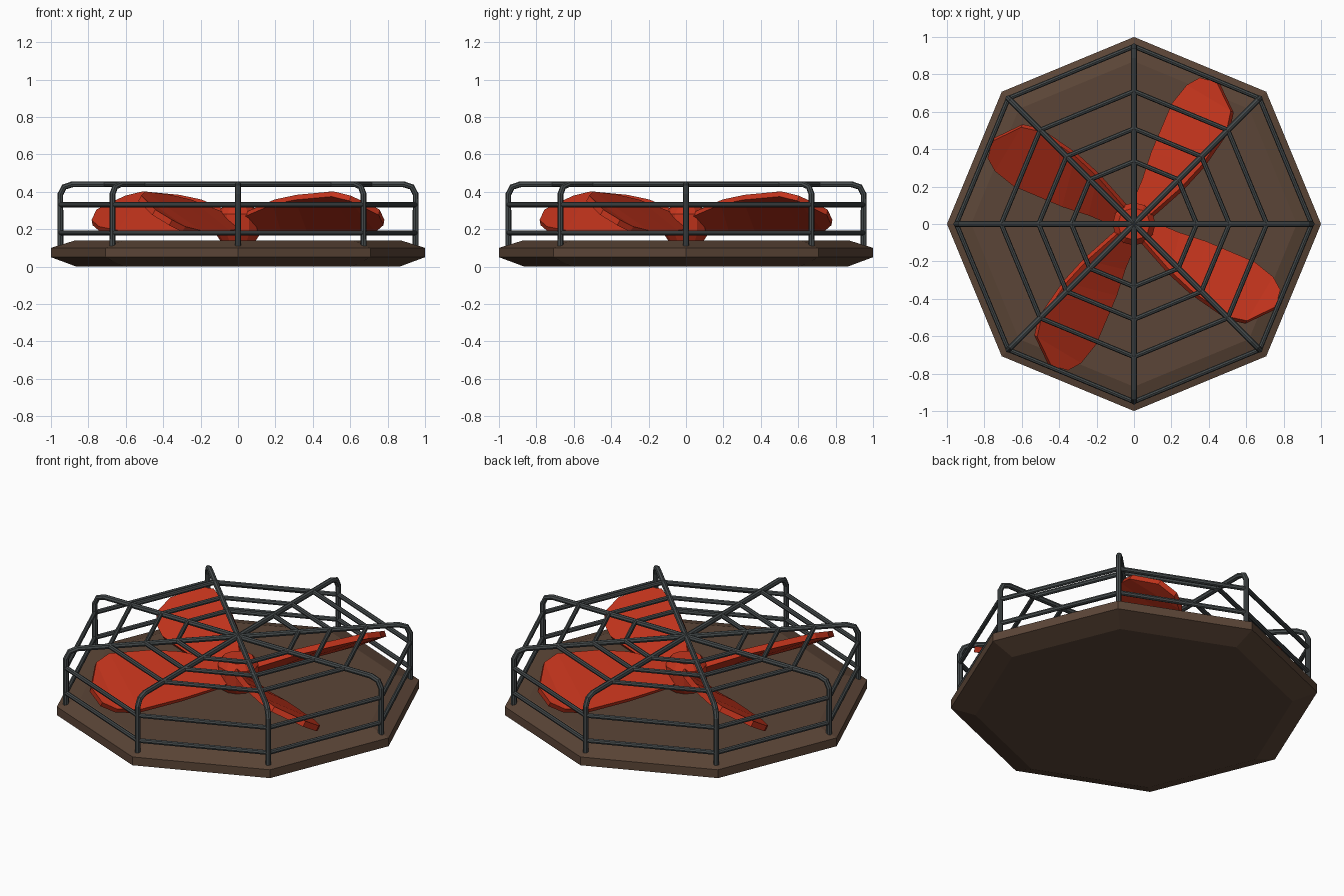
import bpy, bmesh
from math import sin, cos, pi

if "Cube" in bpy.data.objects:
    bpy.data.objects.remove(bpy.data.objects["Cube"])


def material(name, color):
    m = bpy.data.materials.new(name)
    m.diffuse_color = (*color, 1)
    m.use_nodes = True
    m.node_tree.nodes["Principled BSDF"].inputs["Base Color"].default_value = m.diffuse_color
    return m


WOOD = material("brown", (0.105, 0.06, 0.038))
METAL = material("dark_metal", (0.06, 0.07, 0.072))
RED = material("red", (0.56, 0.035, 0.012))


def mesh_object(name, bm, mat):
    bmesh.ops.recalc_face_normals(bm, faces=bm.faces)
    me = bpy.data.meshes.new(name)
    bm.to_mesh(me)
    bm.free()
    me.materials.append(mat)
    ob = bpy.data.objects.new(name, me)
    bpy.context.collection.objects.link(ob)
    return ob


def lathe(name, profile, sides, mat):
    """Faceted solid from (radius, z) rings with flat ends."""
    bm = bmesh.new()
    rings = [[bm.verts.new((r * cos(2 * pi * i / sides), r * sin(2 * pi * i / sides), z))
              for i in range(sides)] for r, z in profile]
    for a, b in zip(rings, rings[1:]):
        for i in range(sides):
            j = (i + 1) % sides
            bm.faces.new((a[i], a[j], b[j], b[i]))
    bm.faces.new(rings[0][::-1])
    bm.faces.new(rings[-1])
    return mesh_object(name, bm, mat)


def tube(name, points, closed=False, radius=0.016):
    cu = bpy.data.curves.new(name, 'CURVE')
    cu.dimensions = '3D'
    cu.bevel_depth = radius
    cu.bevel_resolution = 2
    cu.use_fill_caps = True
    sp = cu.splines.new('POLY')
    sp.points.add(len(points) - 1)
    for p, co in zip(sp.points, points):
        p.co = (*co, 1)
    sp.use_cyclic_u = closed
    sp.use_smooth = False
    cu.materials.append(METAL)
    ob = bpy.data.objects.new(name, cu)
    bpy.context.collection.objects.link(ob)
    return ob


# Octagonal base with chamfered rims
lathe("base", [(0.865, 0), (1, 0.05), (1, 0.10), (0.87, 0.14)], 8, WOOD)

# Cage ribs: each runs up one post, across the top and down the opposite post
half = [(0.95, 0.105), (0.95, 0.385), (0.93, 0.425), (0.885, 0.44)]
path = half + [(-r, z) for r, z in reversed(half)]
for k in range(4):
    a = k * pi / 4
    tube(f"cage_rib_{k}", [(r * cos(a), r * sin(a), z) for r, z in path])

# Cage rings: two around the side, three on the top
for k, (r, z) in enumerate([(0.95, 0.18), (0.95, 0.33), (0.71, 0.44), (0.51, 0.44), (0.335, 0.44)]):
    tube(f"cage_ring_{k}", [(r * cos(i * pi / 4), r * sin(i * pi / 4), z) for i in range(8)],
         closed=True, radius=0.014)

# Fan hub
lathe("fan_hub", [(0.09, 0.13), (0.115, 0.17), (0.115, 0.28), (0.085, 0.315)], 12, RED)

# Pitched fan blades: low edge and high edge at each station
low = [(-0.01, 0.08, 0.19), (0.055, 0.24, 0.18), (0.10, 0.38, 0.18),
       (0.21, 0.64, 0.18), (0.29, 0.74, 0.20), (0.36, 0.78, 0.235)]
high = [(0.09, 0.04, 0.28), (0.26, 0.19, 0.345), (0.37, 0.31, 0.37),
        (0.505, 0.505, 0.388), (0.525, 0.60, 0.365), (0.45, 0.755, 0.29)]
for k in range(4):
    bm = bmesh.new()
    lo = [bm.verts.new(p) for p in low]
    hi = [bm.verts.new(p) for p in high]
    for i in range(5):
        bm.faces.new((lo[i], hi[i], hi[i + 1], lo[i + 1]))
    blade = mesh_object(f"fan_blade_{k}", bm, RED)
    blade.rotation_euler.z = k * pi / 2
    s = blade.modifiers.new("thickness", 'SOLIDIFY')
    s.thickness = 0.033
    s.offset = 0
